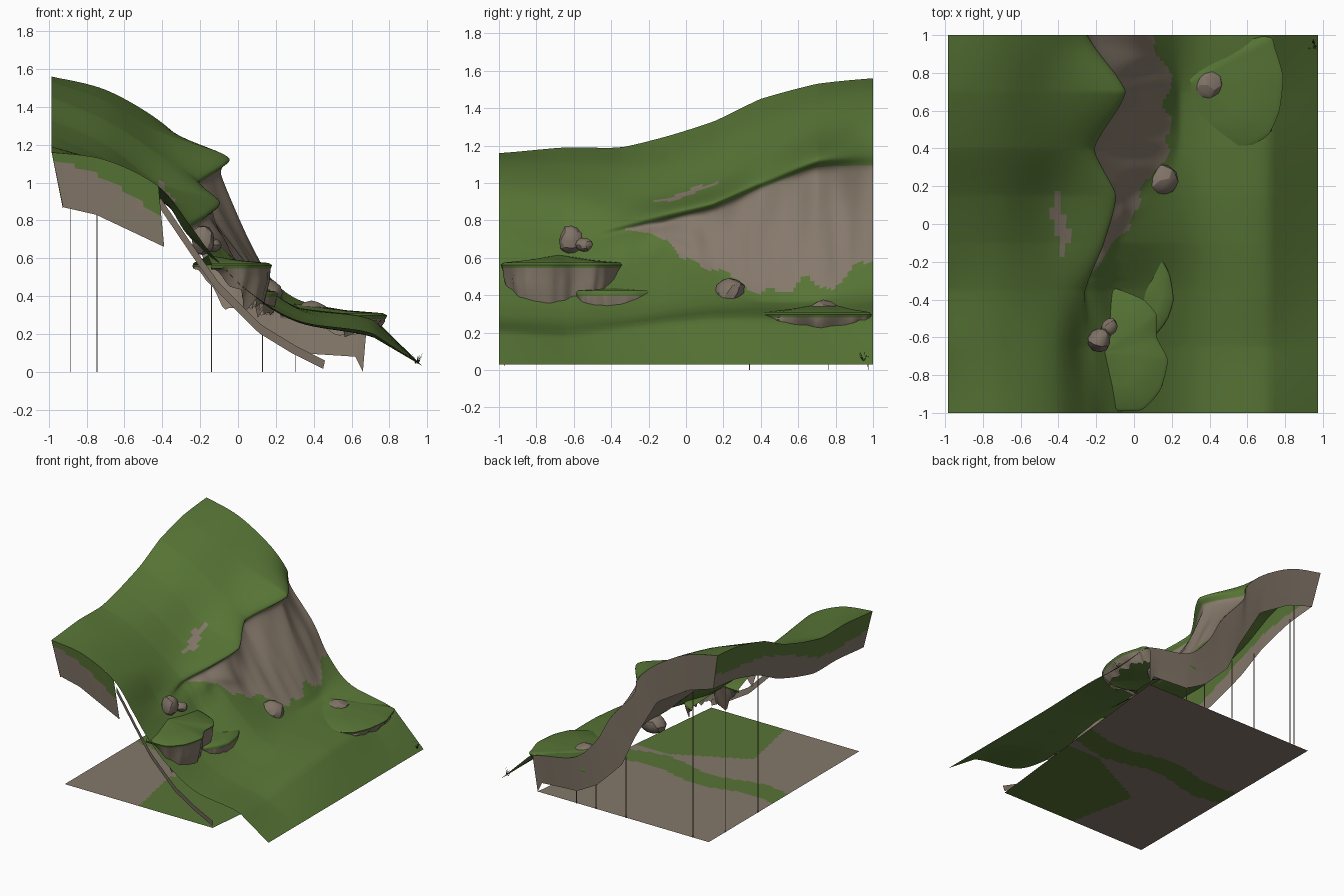
import bpy, bmesh, math, random
from mathutils import Vector, noise

if "Cube" in bpy.data.objects:
    bpy.data.objects.remove(bpy.data.objects["Cube"])
random.seed(4)

def material(name, rgb):
    m = bpy.data.materials.new(name)
    m.diffuse_color = (*rgb, 1)
    m.use_nodes = True
    m.node_tree.nodes["Principled BSDF"].inputs["Base Color"].default_value = m.diffuse_color
    return m

GRASS = material("grass_green", (0.095, 0.175, 0.036))
ROCK = material("cliff_brown", (0.235, 0.19, 0.145))
STONE = material("boulder_brown", (0.215, 0.17, 0.135))
DARK = material("dark_grass", (0.03, 0.05, 0.015))

def build(name, verts, faces, mats, rule=None, angle=50):
    me = bpy.data.meshes.new(name)
    me.from_pydata([tuple(v) for v in verts], [], faces)
    ob = bpy.data.objects.new(name, me)
    bpy.context.collection.objects.link(ob)
    for m in mats:
        me.materials.append(m)
    for p in me.polygons:
        if rule:
            p.material_index = rule(p)
    bpy.ops.object.select_all(action='DESELECT')
    ob.select_set(True)
    bpy.context.view_layer.objects.active = ob
    bpy.ops.object.shade_smooth_by_angle(angle=math.radians(angle))
    return ob

def grid_faces(rows, cols):
    return [(i * cols + j, i * cols + j + 1, (i + 1) * cols + j + 1, (i + 1) * cols + j)
            for i in range(rows - 1) for j in range(cols - 1)]

def spline(p, t):
    """Catmull-Rom through points p, t in 0..len-1"""
    i = min(int(t), len(p) - 2)
    f = t - i
    a, b, c, d = p[max(i - 1, 0)], p[i], p[i + 1], p[min(i + 2, len(p) - 1)]
    return b + (c - a) * (0.5 * f) + (a - b * 2.5 + c * 2 - d * 0.5) * f**2 + (b * 1.5 - a * 0.5 - c * 1.5 + d * 0.5) * f**3

def mixed(p, t):
    """Halfway between faceted and smooth"""
    i = min(int(t), len(p) - 2)
    return spline(p, t) * .5 + (p[i] + (p[i + 1] - p[i]) * (t - i)) * .5

def resample(pts, n):
    """Even points along a polyline"""
    pts = [Vector(p) for p in pts]
    d = [0]
    for a, b in zip(pts, pts[1:]):
        d.append(d[-1] + (b - a).length)
    out = []
    for k in range(n):
        s = d[-1] * k / (n - 1)
        i = max(j for j in range(len(pts) - 1) if d[j] <= s + 1e-9)
        out.append(pts[i].lerp(pts[i + 1], (s - d[i]) / (d[i + 1] - d[i])))
    return out

# Terrain: downhill profiles (top, brow, lip, cliff, foot, slope, toe) at stations along y
Y = [-1, -.65, -.35, -.1, .15, .4, .7, 1]
COLS = [
    (-.985, [1.16, 1.19, 1.19, 1.25, 1.33, 1.45, 1.53, 1.56]),
    (-.7, [1.12, 1.1, 1.09, 1.12, 1.2, 1.33, 1.43, 1.49]),
    (-.42, [.98, .94, .91, .93, 1.0, 1.15, 1.27, 1.33]),
    ([-.25, -.28, -.27, -.17, -.11, -.22, -.06, -.26], [.77, .74, .79, .85, .91, 1.02, 1.14, 1.17]),
    ([-.17, -.2, -.26, -.19, -.13, -.22, -.09, -.23], [.66, .66, .74, .79, .84, .94, 1.04, 1.05]),
    ([-.1, -.12, -.2, -.13, -.06, -.04, .04, -.03], [.58, .58, .68, .73, .68, .7, .75, .8]),
    ([.05, .05, -.05, -.05, .05, .18, .2, .12], [.43, .42, .52, .62, .52, .42, .43, .56]),
    (.32, [.27, .26, .29, .33, .34, .34, .34, .38]),
    (.72, [.2, .18, .22, .25, .27, .27, .25, .28]),
    (.975, [.03] * 8)]

def profile(y):
    i = max(k for k in range(7) if Y[k] <= y + 1e-9)
    t = i + (y - Y[i]) / (Y[i + 1] - Y[i])
    return [Vector((mixed(cx, t) if isinstance(cx, list) else cx, y, mixed(cz, t))) for cx, cz in COLS]

ROWS, SUB = 161, 10
ncol = 9 * SUB + 1
verts = []
for r in range(ROWS):
    y = -1 + 2 * r / (ROWS - 1)
    p = profile(y)
    for c in range(ncol):
        t = c / SUB
        v = spline(p, t) if t < 8 else p[8].lerp(p[9], t - 8)
        if 3.7 < t < 6.2 and y > -.3:      # fluted rock
            v.x += .03 * math.sin(math.pi * (t - 3.7) / 2.5) * noise.noise(Vector((y * 9, v.z * 2, 0)))
        verts.append(v)

def terrain_rule(p):
    k = p.index % (ncol - 1) / SUB
    x, y, z = p.center
    foot = 5.9 + .5 * noise.noise(Vector((y * 7, 3, 1)))
    cliff = y > -.32 and 3.6 < k < min(foot, 3.9 + (y + .32) * 7)
    patch = ((x + .39 + .12 * y + .01 * math.sin(y * 30)) / .035)**2 + (y / .17)**2 < 1
    return int(cliff or patch)

build("hillside", verts, [f[::-1] for f in grid_faces(ROWS, ncol)], [GRASS, ROCK], terrain_rule, 70)

# Hanging soil skirts along the hill edges
def skirt(name, top, bottom, green):
    n, m = 50, 13
    a, b = resample(top, n), resample(bottom, n)
    v = [a[i].lerp(b[i], j / (m - 1)) for j in range(m) for i in range(n)]
    build(name, v, grid_faces(m, n), [ROCK, GRASS],
          lambda p: int((p.index // (n - 1)) / (m - 1) < green((p.index % (n - 1)) / n)))

left = [verts[r * ncol] for r in range(ROWS)]
skirt("left_skirt", left, [v + Vector((.06, -.03 * v.y, -.3)) for v in left],
      lambda s: .45 + .15 * math.sin(s * 9))
back = verts[(ROWS - 1) * ncol:(ROWS - 1) * ncol + 8 * SUB]
back_low = [(-.925, 1.26), (-.7, 1.19), (-.42, 1.02), (-.22, .68), (-.1, .42), (.12, .2), (.3, .1), (.62, .08), (.66, 0)]
skirt("back_skirt", back, [(x, .97, z) for x, z in back_low], lambda s: 0)
skirt("front_skirt", verts[:2 * SUB + 1], [(-.925, -.97, .87), (-.75, -.97, .83), (-.39, -.97, .66)],
      lambda s: .1 + .4 * s)
strip = [(-.41, .92), (-.2, .61), (-.1, .47), (.12, .25), (.3, .14), (.46, .06)]
skirt("front_strip", [(x, -.98, z) for x, z in strip], [(x - .01, -.97, z - .045) for x, z in strip], lambda s: 0)

# Flat base sheet with grass bands, its front right corner drawn in
n = 90
def base_point(i, j):
    t = j / (n - 1)
    return (-.885 + (1.335 + .21 * t) * i / (n - 1), -.97 + 1.94 * t, 0)
bv = [base_point(i, j) for j in range(n) for i in range(n)]
def base_rule(p):
    x, y, z = p.center
    band = abs(y - .05 + .04 * math.sin(x * 7)) < .1
    patch = y < -.12 and x > -.3 - .2 * (y + .55) and y < -.12 - .5 * max(0, .25 - x)
    return int(band or patch)
build("base_sheet", bv, grid_faces(n, n), [ROCK, GRASS], base_rule)

# Hairline posts joining base and skirts
def post(name, x, y, z):
    bpy.ops.mesh.primitive_cube_add(size=1, location=(x, y, z / 2))
    o = bpy.context.object
    o.name, o.scale = name, (.004, .004, z)
    o.data.materials.append(ROCK)
for i, (x, y, z) in enumerate([(-.745, .975, 1.2), (-.14, .975, .5), (.13, .975, .2), (.305, .975, .1),
                               (-.887, .76, 1.23), (-.887, .34, 1.12)]):
    post(f"post_{i}", x, y, z)

# Overhanging grass ledges with rock undersides; the drop fades where they join the hill
def ledge(name, outline, anchor, ztop, drop):
    anchor = Vector(anchor)
    pts = [Vector((*p, ztop)) for p in outline]
    m = 60
    rim = [mixed(pts, (len(pts) - 1) * i / (m - 1)) for i in range(m)]
    v = []
    for k, (s, dz) in enumerate([(0, 0), (.55, 0), (.95, 0), (1, -.012), (.98, -.03), (.95, -.5), (.86, -1)]):
        for i, q in enumerate(rim):
            fade = min(1, 6 * min(i, m - 1 - i) / m)
            out = Vector((q.x - anchor.x, q.y - anchor.y, 0))
            wob = noise.noise(Vector((i * .35, k * .3, 5)))
            z = anchor.z + (ztop - anchor.z) * min(1, s * 1.25)
            if k > 4:
                z += dz * drop * max(.15, fade) + wob * drop * .25 * fade
                s2 = s + wob * .1
            else:
                z, s2 = z + dz, s
            v.append(Vector((anchor.x, anchor.y, z)) + out * s2)
    build(name, v, [f[::-1] for f in grid_faces(7, m)], [GRASS, ROCK], lambda p: int(p.index // (m - 1) >= 4), 60)

ledge("front_ledge", [(-.14, -.99), (.04, -.985), (.14, -.88), (.18, -.72), (.12, -.6), (.12, -.48), (.05, -.4),
                      (-.1, -.34), (-.24, -.33)], (-.16, -.68, .615), .575, .23)
ledge("small_ledge", [(.02, -.6), (.12, -.58), (.18, -.5), (.21, -.4), (.19, -.27), (.14, -.18), (.05, -.14)],
      (.04, -.38, .44), .425, .12)
ledge("low_ledge", [(.33, .39), (.58, .4), (.71, .47), (.77, .6), (.79, .78), (.75, .92), (.72, .99), (.5, .99), (.22, .99)],
      (.3, .75, .36), .31, .11)

# Boulders
def boulder(name, loc, size, seed):
    bpy.ops.mesh.primitive_ico_sphere_add(subdivisions=2, radius=1, location=loc)
    o = bpy.context.object
    o.name, o.scale = name, size
    o.rotation_euler.z = seed
    for v in o.data.vertices:
        v.co *= 1 + .16 * noise.noise(v.co * 1.1 + Vector((seed * 7, 0, 0)))
    o.data.materials.append(STONE)
    bpy.ops.object.shade_smooth_by_angle(angle=math.radians(25))
boulder("boulder_low", (.39, .735, .315), (.085, .08, .06), .6)
boulder("boulder_mid", (.135, .23, .415), (.1, .085, .08), .2)
boulder("boulder_high", (-.185, -.615, .695), (.065, .062, .08), 1.3)
boulder("boulder_tiny", (-.13, -.545, .67), (.05, .042, .038), 4.1)

# Grass tuft at the far low corner
tv, tf = [], []
for i in range(14):
    a = random.uniform(0, 2 * math.pi)
    r = random.uniform(.02, .05)
    b = Vector((.945 + .01 * math.cos(a), .95, .045))
    d = Vector((math.cos(a) * r * .6, math.sin(a) * r, random.uniform(.03, .06)))
    w = Vector((-math.sin(a), math.cos(a), 0)) * .002
    tv += [b - w, b + w, b + d]
    tf.append((3 * i, 3 * i + 1, 3 * i + 2))
build("grass_tuft", tv, tf, [DARK])
